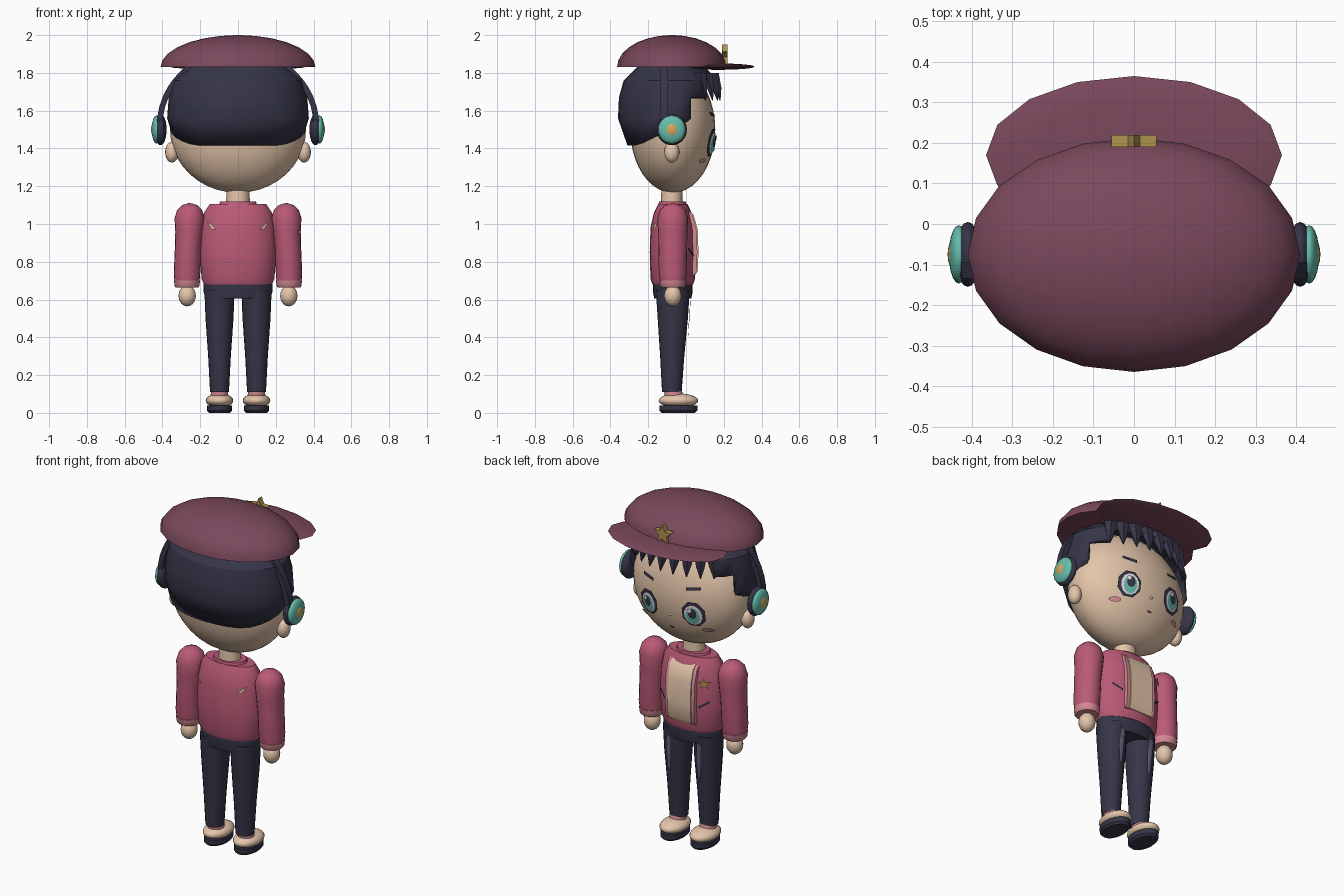
import bpy, bmesh, math
from mathutils import Vector

if "Cube" in bpy.data.objects:
    bpy.data.objects.remove(bpy.data.objects["Cube"], do_unlink=True)


def material(name, rgb):
    m = bpy.data.materials.new(name)
    m.use_nodes = True
    col = [(c / 255 / 12.92 if c < 11 else ((c / 255 + .055) / 1.055) ** 2.4) for c in rgb] + [1]
    m.diffuse_color = col
    m.node_tree.nodes["Principled BSDF"].inputs["Base Color"].default_value = col
    return m


PLUM = material("plum cap", (122, 72, 92))
SKIN = material("skin cream", (228, 197, 170))
DARK = material("dark navy", (54, 53, 72))
ROSE = material("rose jacket", (186, 90, 118))
PINK = material("pale pink", (214, 138, 148))
TEAL = material("teal", (102, 188, 172))
ORANGE = material("orange", (218, 168, 88))
GOLD = material("dull gold", (176, 148, 78))
GREY = material("grey blue", (98, 98, 122))
WHITE = material("off white", (235, 228, 225))


def finish(name, bm, mat, angle=40, fix=True):
    if fix:
        bmesh.ops.recalc_face_normals(bm, faces=bm.faces)
    me = bpy.data.meshes.new(name)
    bm.to_mesh(me)
    bm.free()
    me.materials.append(mat)
    ob = bpy.data.objects.new(name, me)
    bpy.context.collection.objects.link(ob)
    bpy.ops.object.select_all(action='DESELECT')
    ob.select_set(True)
    bpy.context.view_layer.objects.active = ob
    if angle:
        bpy.ops.object.shade_smooth_by_angle(angle=math.radians(angle))
    return ob


def ball(name, loc, size, mat, seg=20, rings=12):
    bm = bmesh.new()
    bmesh.ops.create_uvsphere(bm, u_segments=seg, v_segments=rings, radius=1)
    bmesh.ops.scale(bm, vec=size, verts=bm.verts)
    bmesh.ops.translate(bm, vec=loc, verts=bm.verts)
    return finish(name, bm, mat, 60)


def loft(name, rings, mat, n=20, angle=40):
    """Stack of ellipses: (z, centre x, centre y, radius x, radius y)."""
    bm = bmesh.new()
    loops = []
    for z, cx, cy, rx, ry in rings:
        loops.append([bm.verts.new((cx + rx * math.cos(k * math.tau / n),
                                    cy + ry * math.sin(k * math.tau / n), z)) for k in range(n)])
    for a, b in zip(loops, loops[1:]):
        for k in range(n):
            bm.faces.new((a[k], a[(k + 1) % n], b[(k + 1) % n], b[k]))
    bm.faces.new(loops[0])
    bm.faces.new(loops[-1])
    return finish(name, bm, mat, angle)


def prism(name, outline, axis, lo, hi, mat):
    """Extrude a 2D outline along x or y."""
    place = (lambda u, v, d: (d, u, v)) if axis == 'x' else (lambda u, v, d: (u, d, v))
    bm = bmesh.new()
    f = bm.faces.new([bm.verts.new(place(u, v, lo)) for u, v in outline])
    ext = bmesh.ops.extrude_face_region(bm, geom=[f])["geom"]
    move = Vector(place(0, 0, hi - lo))
    bmesh.ops.translate(bm, vec=move, verts=[g for g in ext if isinstance(g, bmesh.types.BMVert)])
    return finish(name, bm, mat, 35)


def oval(cx, cz, rx, rz, n=16):
    return [(cx + rx * math.cos((k + .5) * math.tau / n), cz + rz * math.sin((k + .5) * math.tau / n)) for k in range(n)]


def star(cx, cz, r):
    return [(cx + r * (1, .45)[k % 2] * math.sin(k * math.pi / 5),
             cz + r * (1, .45)[k % 2] * math.cos(k * math.pi / 5)) for k in range(10)]


def slash(x0, z0, x1, z1, w):
    return [(x0, z0 + w), (x1, z1 + w), (x1, z1 - w), (x0, z0 - w)]


def on_face(x, z):
    return -.07 + .225 * math.sqrt(max(0, 1 - (x / .36) ** 2 - ((z - 1.5) / .335) ** 2))


def on_chest(x, z):
    return -.07 + .12 * math.sqrt(max(0, 1 - (x / .2) ** 2))


def on_back(x, z):
    return -.14 - on_chest(x, z)


def decal(name, outline, surface, lift, mat):
    """Thin patch that follows a curved surface."""
    bm = bmesh.new()
    cx = sum(p[0] for p in outline) / len(outline)
    cz = sum(p[1] for p in outline) / len(outline)
    c = bm.verts.new((cx, surface(cx, cz) + lift, cz))
    rim = [bm.verts.new((x, surface(x, z) + lift, z)) for x, z in outline]
    for k in range(len(rim)):
        f = bm.faces.new((c, rim[k], rim[(k + 1) % len(rim)]))
        f.normal_update()
        if f.normal.y * lift < 0:
            f.normal_flip()
    return finish(name, bm, mat, 0, False)


# Cap: half dome, brim and badge
steps = [math.radians(a) for a in (0, 12, 25, 38, 51, 64, 77, 88)]
loft("cap_dome", [(1.83 + .17 * math.sin(t), 0, -.075, .41 * math.cos(t), .29 * math.cos(t)) for t in steps], PLUM)
ball("cap_brim", (0, .17, 1.833), (.365, .195, .017), PLUM, 16, 8)
prism("cap_star", star(0, 1.892, .058), 'y', .19, .22, GOLD)

# Head and neck
ball("head", (0, -.07, 1.5), (.36, .225, .335), SKIN, 32, 20)
loft("neck", [(1.07, 0, -.075, .065, .06), (1.19, 0, -.075, .06, .055)], SKIN, 16)

# Hair shell: stacked rings with an opening for the face
N = 32
bm = bmesh.new()
loops = []
for i, (z, rx, ry) in enumerate([(1.415, .357, .23), (1.56, .375, .28), (1.67, .367, .275), (1.76, .345, .25), (1.83, .26, .18)]):
    loop = []
    for k in range(N):
        a = k * math.tau / N
        y = -.08 + ry * math.sin(a)
        zz = min(1.55, z + max(0, y + .26) * .47) if i == 0 else z
        loop.append(bm.verts.new((rx * math.cos(a), y, zz)))
    loops.append(loop)
for i, (a, b) in enumerate(zip(loops, loops[1:])):
    for k in range(N):
        mid = (k + .5) * 360 / N
        if (i < 2 and 22 < mid < 158) or (i == 2 and 45 < mid < 135):
            continue
        bm.faces.new((a[k], a[(k + 1) % N], b[(k + 1) % N], b[k]))
bm.faces.new(loops[-1])
hair = finish("hair_shell", bm, DARK, 25)
solid = hair.modifiers.new("thickness", 'SOLIDIFY')
solid.thickness = .025
solid.offset = -1

# Fringe spikes
for k in range(8):
    a = math.radians(44 + k * 92 / 7)
    c, s = math.cos(a), math.sin(a)
    loft("fringe_spike", [(1.655, .355 * c, -.08 + .262 * s, .003, .003), (1.72, .34 * c, -.08 + .25 * s, .028, .022),
                          (1.8, .31 * c, -.08 + .22 * s, .045, .04)], DARK, 6, 20)

# Face details and paired head parts
for s in (-1, 1):
    ex, ez = .145 * s, 1.43
    decal("eye_outline", oval(ex, ez, .068, .078, 8), on_face, .010, DARK)
    decal("eye_white", oval(ex, ez - .003, .05, .06, 12), on_face, .014, WHITE)
    decal("iris", oval(ex, ez - .008, .038, .05, 12), on_face, .017, TEAL)
    decal("pupil", oval(ex, ez + .008, .024, .032, 10), on_face, .020, DARK)
    decal("eye_glint", oval(ex + .014, ez + .027, .012, .013, 8), on_face, .023, WHITE)
    decal("eyebrow", slash(ex - .04, 1.58 - .006 * s, ex + .04, 1.58 + .006 * s, .009), on_face, .012, DARK)
    decal("blush", oval(.205 * s, 1.335, .03, .013, 12), on_face, .010, PINK)
    ball("ear", (.35 * s, -.075, 1.38), (.036, .04, .055), SKIN, 16, 10)
    ball("headphone_pad", (.41 * s, -.075, 1.5), (.032, .08, .083), DARK)
    ball("headphone_cup", (.432 * s, -.075, 1.5), (.025, .072, .074), TEAL)
    ball("headphone_cap", (.445 * s, -.075, 1.5), (.015, .037, .039), ORANGE, 16, 8)
decal("mouth", oval(0, 1.315, .017, .006, 8), on_face, .009, PLUM)
ball("nose", (0, on_face(0, 1.395), 1.395), (.009, .008, .008), SKIN, 10, 6)

# Headphone band: flat strip swept over the head
bm = bmesh.new()
prev = None
for k in range(25):
    a = math.pi * k / 24
    ring = [bm.verts.new((r * math.cos(a), y, 1.52 + (r - .02) * math.sin(a)))
            for r, y in ((.40, -.135), (.43, -.135), (.43, -.095), (.40, -.095))]
    if prev:
        for j in range(4):
            bm.faces.new((prev[j], prev[(j + 1) % 4], ring[(j + 1) % 4], ring[j]))
    else:
        bm.faces.new(ring)
    prev = ring
bm.faces.new(prev)
finish("headphone_band", bm, DARK)

# Jacket body, collar and shirt panel
loft("jacket_body", [(.68, 0, -.07, .18, .108), (.71, 0, -.07, .193, .118), (.85, 0, -.07, .202, .122), (.98, 0, -.07, .195, .118),
                     (1.06, 0, -.07, .18, .1), (1.105, 0, -.07, .15, .078)], ROSE, 24, 50)
loft("collar", [(1.09, 0, -.072, .105, .078), (1.118, 0, -.072, .095, .07), (1.118, 0, -.072, .07, .06)], ROSE)
side = [(.0, 1.085), (.04, 1.05), (.062, .97), (.066, .85), (.062, .75), (.05, .73), (-.02, .73), (-.02, 1.085)]
prism("shirt_panel", side, 'x', -.075, .075, SKIN)
for s in (-1, 1):
    lapel = [(y - .006, z) for y, z in side]
    prism("lapel", lapel, 'x', min(.075 * s, .095 * s), max(.075 * s, .095 * s), PINK)
    decal("pocket_slash", slash(.11 * s, .835, .16 * s, .87, .007), on_chest, .009, DARK)
    decal("back_mark", [(.165 * s, 1.012), (.14 * s, 1.0), (.115 * s, .967), (.14 * s, .972)], on_back, -.010, SKIN)
decal("chest_star", star(-.138, .975, .033), on_chest, .014, GOLD)

# Arms, hands, legs and shoes
loft("trouser_hips", [(.605, 0, -.07, .17, .098), (.64, 0, -.07, .182, .105), (.69, 0, -.07, .182, .105)], DARK, 24)
for s in (-1, 1):
    x = .256 * s
    loft("sleeve", [(.69, .27 * s, -.07, .066, .066), (.74, .27 * s, -.07, .07, .074), (.88, .264 * s, -.07, .07, .076),
                    (.96, .258 * s, -.07, .074, .078), (1.03, x, -.07, .08, .082), (1.075, x, -.07, .066, .068),
                    (1.1, x, -.07, .04, .042), (1.11, x, -.07, .008, .008)], ROSE, 20, 60)
    loft("cuff", [(.664, .27 * s, -.07, .06, .062), (.672, .27 * s, -.07, .066, .068), (.702, .27 * s, -.07, .069, .071)], PINK)
    ball("hand", (.269 * s, -.07, .62), (.046, .046, .056), SKIN, 16, 10)
    x = .098 * s
    loft("trouser_leg", [(.11, x, -.075, .05, .052), (.3, x, -.073, .06, .064), (.5, x, -.07, .074, .08),
                         (.65, x, -.07, .08, .09)], DARK, 20)
    loft("sock", [(.07, x, -.06, .048, .05), (.122, x, -.07, .045, .047)], PINK, 16)
    ball("shoe", (x, -.04, .065), (.073, .105, .038), SKIN)
    loft("shoe_sole", [(0, x, -.04, .055, .088), (.012, x, -.04, .066, .1), (.04, x, -.04, .067, .101)], DARK)

    # Light streak on the thigh
    decal("trouser_streak", [(x - .018, .60), (x + .012, .62), (x + .02, .52), (x + .012, .41), (x - .004, .40), (x - .012, .5)],
          lambda px, pz: -.07 + (.052 + .038 * (pz - .11) / .54) * math.sqrt(max(0, 1 - ((px - x) / .075) ** 2)), .009, GREY)
